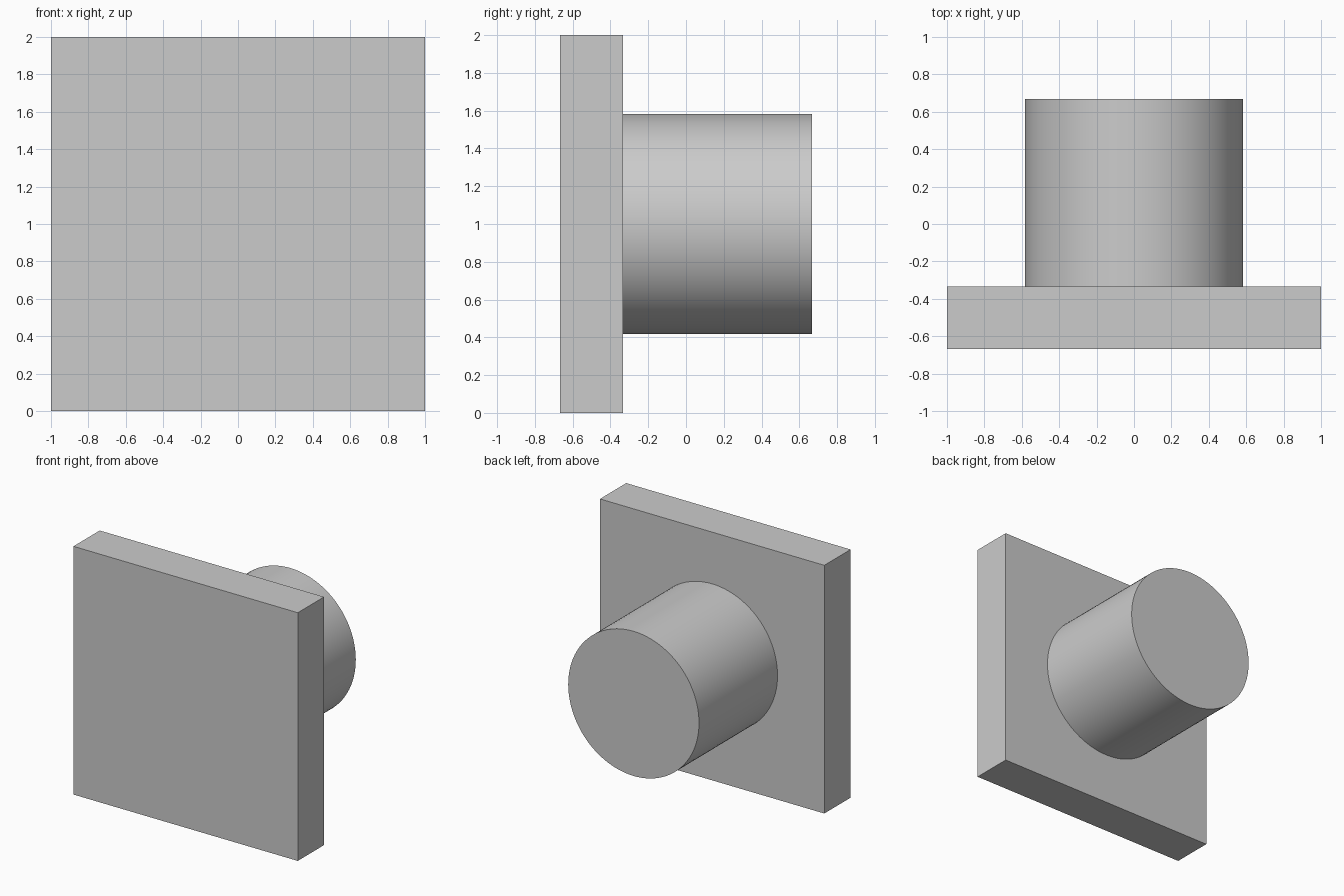
import bpy
import math

default = bpy.data.objects.get("Cube")
if default:
    bpy.data.objects.remove(default, do_unlink=True)

# One plain grey for the whole model
grey = bpy.data.materials.new("light_grey")
grey.use_nodes = True
colour = (0.6, 0.6, 0.6, 1.0)
grey.diffuse_color = colour
grey.node_tree.nodes["Principled BSDF"].inputs["Base Color"].default_value = colour

PLATE_FRONT, PLATE_BACK, STEM_BACK = -0.667, -0.333, 0.667
CENTRE_Z = 1.0


def finish(name):
    obj = bpy.context.object
    obj.name = name
    obj.data.materials.append(grey)
    bpy.ops.object.transform_apply(location=False, rotation=True, scale=True)
    return obj


# Square front plate
bpy.ops.mesh.primitive_cube_add(
    size=1, location=(0, (PLATE_FRONT + PLATE_BACK) / 2, CENTRE_Z))
bpy.context.object.scale = (2, PLATE_BACK - PLATE_FRONT, 2)
finish("square_plate")

# Round solid stem behind the plate
bpy.ops.mesh.primitive_cylinder_add(
    vertices=96, radius=0.583, depth=STEM_BACK - PLATE_BACK,
    location=(0, (PLATE_BACK + STEM_BACK) / 2, CENTRE_Z),
    rotation=(math.pi / 2, 0, 0))
finish("round_stem")
bpy.ops.object.shade_smooth_by_angle(angle=math.radians(30))
